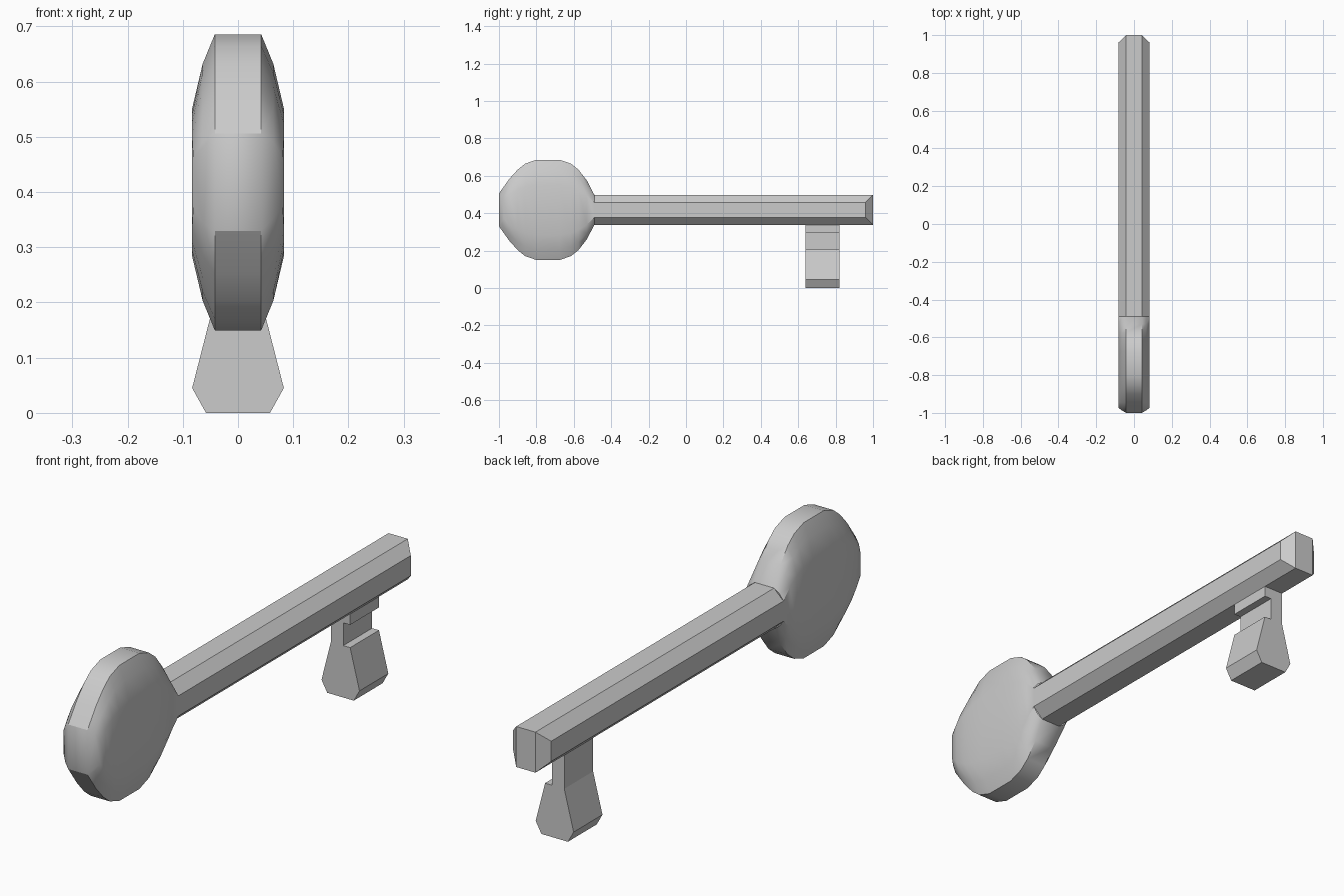
import bpy
import bmesh

if "Cube" in bpy.data.objects:
    bpy.data.objects.remove(bpy.data.objects["Cube"])

ZC = 0.4175  # height of the key's long axis


def quadrant_loop(quarter):
    """Mirror (x, z) points running from top edge to side into a full closed loop."""
    q = list(quarter)
    return (q + [(x, -z, dy) for x, z, dy in reversed(q)]
            + [(-x, -z, dy) for x, z, dy in q]
            + [(-x, z, dy) for x, z, dy in reversed(q)])


def loft(name, rings, cap_first=False, cap_last=False):
    """Skin a list of closed rings of 3D points."""
    bm = bmesh.new()
    loops = [[bm.verts.new(p) for p in ring] for ring in rings]
    n = len(loops[0])
    for a, b in zip(loops, loops[1:]):
        for i in range(n):
            j = (i + 1) % n
            bm.faces.new((a[i], a[j], b[j], b[i]))
    # Caps are strips between mirrored points, so bevelled ends stay planar
    for use, loop in ((cap_first, loops[0]), (cap_last, loops[-1])):
        if use:
            k = n // 4
            right, left = loop[:2 * k], loop[2 * k:]
            bm.faces.new((right[0], right[-1], left[0], left[-1]))
            bm.faces.new(right)
            bm.faces.new(left)
    bmesh.ops.recalc_face_normals(bm, faces=bm.faces)
    mesh = bpy.data.meshes.new(name)
    bm.to_mesh(mesh)
    bm.free()
    obj = bpy.data.objects.new(name, mesh)
    bpy.context.collection.objects.link(obj)
    return obj


def place(loop, y):
    return [(x, y + dy, ZC + z) for x, z, dy in loop]


# Round grip: rings whose height follows the disc outline
outline = [(-0.945, 0.165), (-0.90, 0.215), (-0.86, 0.247), (-0.80, 0.268),
           (-0.675, 0.268), (-0.615, 0.247), (-0.575, 0.215), (-0.53, 0.157),
           (-0.49, 0.08)]
rings = [place(quadrant_loop([(0.042, 0.088, 0), (0.065, 0.072, 0.014),
                              (0.081, 0.045, 0.026)]), -1.0)]
for y, h in outline:
    rings.append(place(quadrant_loop([(0.042, h, 0), (0.064, 0.8 * h, 0),
                                      (0.083, 0.5 * h, 0)]), y))
grip = loft("grip", rings, cap_first=True)

# Eight-sided shaft with bevelled tip
body = quadrant_loop([(0.042, 0.08, 0), (0.083, 0.04, 0)])
tip = quadrant_loop([(0.042, 0.08, 0), (0.083, 0.04, -0.04)])
loft("shaft", [place(body, -0.49), place(tip, 1.0)], cap_last=True)

# Tooth: notched profile extruded along the shaft
profile = [(-0.058, 0), (0.058, 0), (0.083, 0.045), (0.042, 0.205), (0.012, 0.205),
           (0.012, 0.295), (0.042, 0.295), (0.042, 0.345), (-0.042, 0.345),
           (-0.042, 0.205), (-0.083, 0.045)]
bm = bmesh.new()
face = bm.faces.new([bm.verts.new((x, 0.64, z)) for x, z in profile])
new = bmesh.ops.extrude_face_region(bm, geom=[face])["geom"]
bmesh.ops.translate(bm, vec=(0, 0.18, 0),
                    verts=[g for g in new if isinstance(g, bmesh.types.BMVert)])
bmesh.ops.recalc_face_normals(bm, faces=bm.faces)
mesh = bpy.data.meshes.new("tooth")
bm.to_mesh(mesh)
bm.free()
bpy.context.collection.objects.link(bpy.data.objects.new("tooth", mesh))

# Soft shading on the grip only
bpy.ops.object.select_all(action='DESELECT')
grip.select_set(True)
bpy.context.view_layer.objects.active = grip
bpy.ops.object.shade_smooth_by_angle(angle=0.6)
